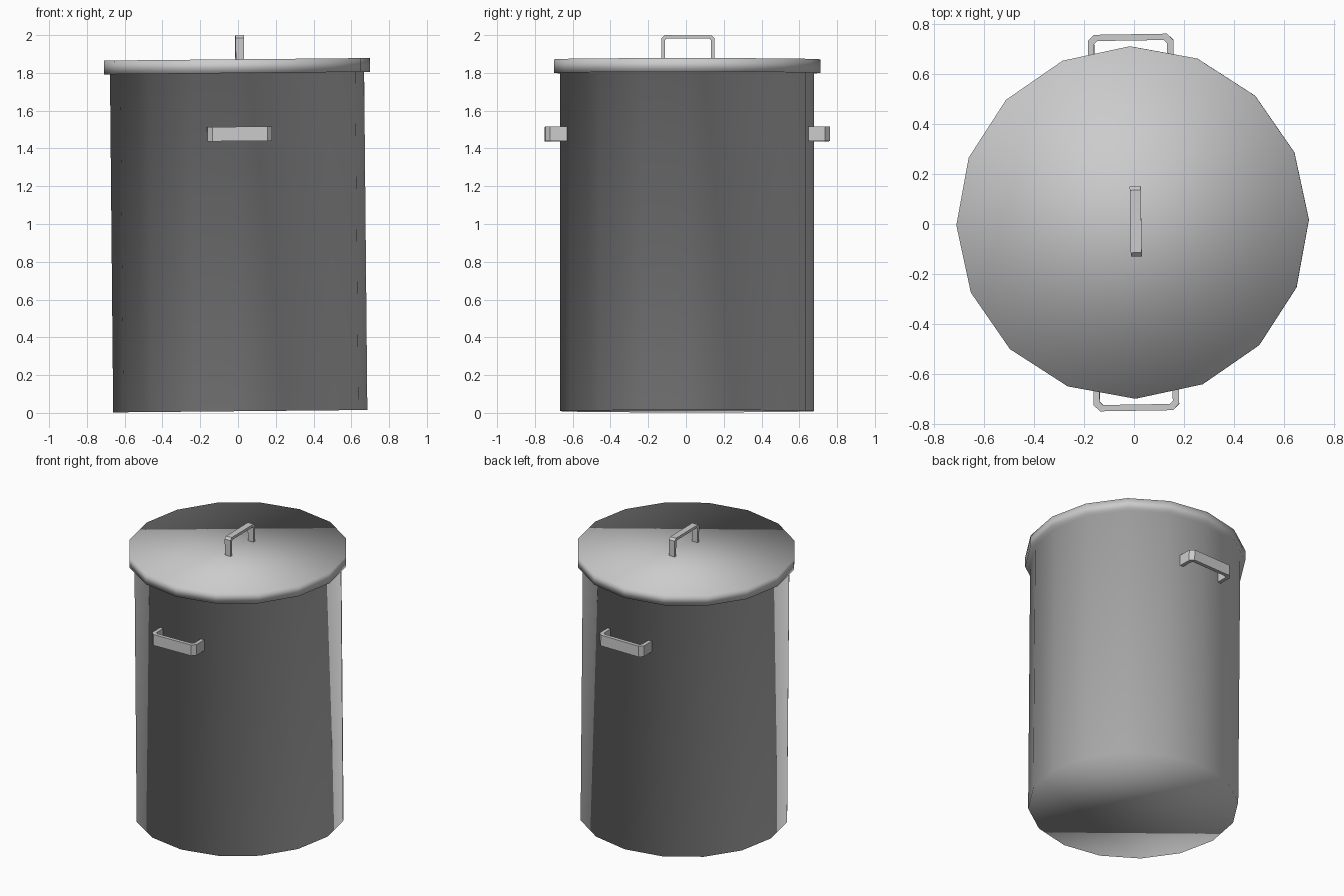
import bpy
import bmesh
from math import pi, sin, cos
from mathutils import Matrix, Vector

if "Cube" in bpy.data.objects:
    bpy.data.objects.remove(bpy.data.objects["Cube"], do_unlink=True)

SIDES = 16
grey = bpy.data.materials.new("Grey metal")
grey.use_nodes = True
colour = (0.6, 0.6, 0.6, 1)
grey.diffuse_color = colour
grey.node_tree.nodes["Principled BSDF"].inputs["Base Color"].default_value = colour

# The whole can leans and turns very slightly
lean = (Matrix.Translation((0.012, 0.006, 0.009)) @ Matrix.Rotation(-0.0095, 4, "Y")
        @ Matrix.Rotation(0.016, 4, "Z"))


def finish(name, bm, matrix, smooth):
    bmesh.ops.recalc_face_normals(bm, faces=bm.faces)
    mesh = bpy.data.meshes.new(name)
    bm.to_mesh(mesh)
    bm.free()
    mesh.transform(matrix)
    mesh.materials.append(grey)
    for poly in mesh.polygons:
        poly.use_smooth = smooth
    obj = bpy.data.objects.new(name, mesh)
    bpy.context.collection.objects.link(obj)
    return obj


# Body with overhanging lid, one continuous softly shaded shell
bm = bmesh.new()
rings = []
for radius, z in [(0.673, 0), (0.673, 1.79), (0.705, 1.79), (0.705, 1.863)]:
    rings.append([bm.verts.new((radius * cos(2 * pi * i / SIDES),
                                radius * sin(2 * pi * i / SIDES), z))
                  for i in range(SIDES)])
for low, high in zip(rings, rings[1:]):
    for i in range(SIDES):
        j = (i + 1) % SIDES
        bm.faces.new((low[i], low[j], high[j], high[i]))
bm.faces.new(rings[0][::-1])
bm.faces.new(rings[-1])
finish("can_body_and_lid", bm, lean, True)


def bracket(half, reach, cut):
    """Half-open outline of a handle with chamfered corners."""
    return [(-half, 0), (-half, reach - cut), (-half + cut, reach),
            (half - cut, reach), (half, reach - cut), (half, 0)]


def handle(name, half, reach, thick, width, cut, matrix):
    bm = bmesh.new()
    outer = bracket(half, reach, cut)
    inner = bracket(half - thick, reach - thick, cut * 0.5)
    strips = []
    for a, b, in zip(outer, inner):
        strips.append([bm.verts.new((p[0], side * width / 2, p[1]))
                       for p, side in ((a, -1), (a, 1), (b, 1), (b, -1))])
    for s, t in zip(strips, strips[1:]):
        for k in range(4):
            m = (k + 1) % 4
            bm.faces.new((s[k], s[m], t[m], t[k]))
    bm.faces.new(strips[0])
    bm.faces.new(strips[-1])
    return finish(name, bm, lean @ matrix, False)


# Lid handle, running front to back
handle("lid_handle", 0.14, 0.15, 0.018, 0.044, 0.015,
       Matrix.Translation((0.014, 0.004, 1.84)) @ Matrix.Rotation(pi / 2, 4, "Z"))

# Carrying handles on the front and back
for name, turn in (("front_handle", 0), ("back_handle", pi)):
    handle(name, 0.171, 0.12, 0.025, 0.076, 0.025,
           Matrix.Rotation(turn, 4, "Z") @ Matrix.Translation((0, -0.633, 1.468))
           @ Matrix.Rotation(pi / 2, 4, "X"))
